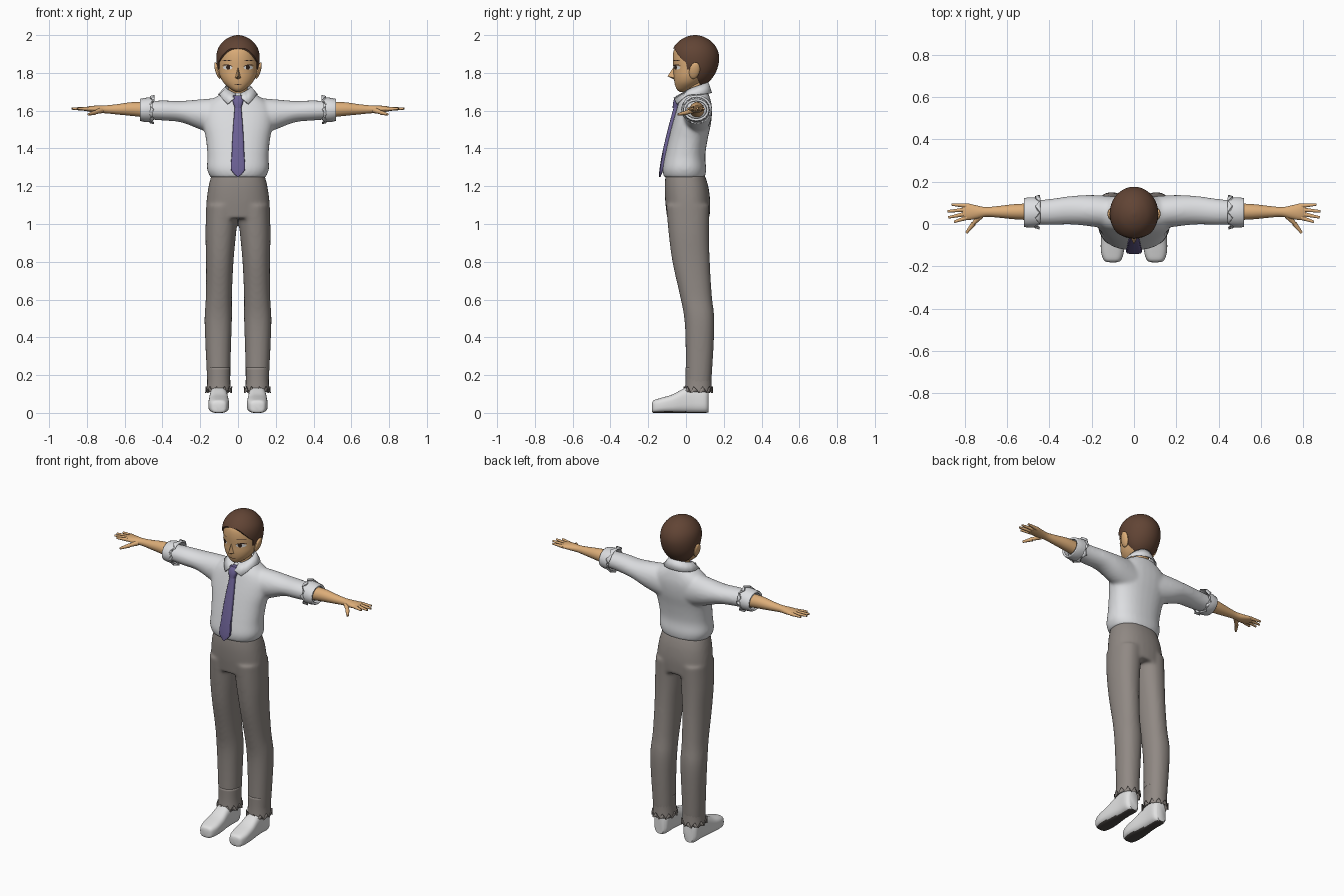
import bpy, bmesh, math
from mathutils import Vector
from mathutils.bvhtree import BVHTree

if "Cube" in bpy.data.objects:
    bpy.data.objects.remove(bpy.data.objects["Cube"])


def material(name, *rgb):
    m = bpy.data.materials.new(name)
    m.use_nodes = True
    m.diffuse_color = (*rgb, 1)
    m.node_tree.nodes["Principled BSDF"].inputs["Base Color"].default_value = (*rgb, 1)
    return m


SHIRT = material("shirt white", .72, .73, .75)
SHOE = material("shoe white", .75, .75, .75)
GREY = material("trouser grey", .28, .25, .23)
SKIN = material("skin", .72, .42, .19)
HAIR = material("hair brown", .12, .058, .035)
TIE = material("tie purple", .15, .12, .3)
SOLE = material("sole dark", .07, .062, .058)
EYE_WHITE = material("eye white", .8, .8, .78)
DARK = material("eye dark brown", .035, .018, .012)


def finish(name, bm, *mats):
    bmesh.ops.recalc_face_normals(bm, faces=bm.faces)
    me = bpy.data.meshes.new(name)
    bm.to_mesh(me)
    bm.free()
    for m in mats:
        me.materials.append(m)
    ob = bpy.data.objects.new(name, me)
    bpy.context.collection.objects.link(ob)
    return ob


def bake(ob):
    """Replace the mesh by its modified version."""
    dg = bpy.context.evaluated_depsgraph_get()
    me = bpy.data.meshes.new_from_object(ob.evaluated_get(dg))
    ob.modifiers.clear()
    ob.data = me


def catmull(rows, steps):
    out = []
    for i in range(len(rows) - 1):
        a, b, c, d = (rows[min(max(k, 0), len(rows) - 1)] for k in range(i - 1, i + 3))
        for s in range(steps):
            t = s / steps
            out.append([q + t / 2 * (r - p + t * (2 * p - 5 * q + 4 * r - w + t * (3 * (q - r) + w - p)))
                        for p, q, r, w in zip(a, b, c, d)])
    return out + [rows[-1]]


def loft(name, axis, rows, mat, n=32, p=2.0, steps=4, side=1, zig=0, caps=True):
    """Skin through rounded sections: (position, low u, high u, low v, high v)."""
    bm = bmesh.new()
    rings = []
    rows = catmull(rows, steps)
    for j, (t, u0, u1, v0, v1) in enumerate(rows):
        ring = []
        for i in range(n):
            c, s = math.cos(math.tau * i / n), math.sin(math.tau * i / n)
            u = (u0 + u1) / 2 + (u1 - u0) / 2 * math.copysign(abs(c) ** (2 / p), c)
            v = (v0 + v1) / 2 + (v1 - v0) / 2 * math.copysign(abs(s) ** (2 / p), s)
            w = t + (zig * (i % 2) if j == len(rows) - 1 else 0)
            x, y, z = {"x": (w, u, v), "y": (u, w, v), "z": (u, v, w)}[axis]
            ring.append(bm.verts.new((x * side, y, z)))
        rings.append(ring)
    for a, b in zip(rings, rings[1:]):
        for i in range(n):
            bm.faces.new((a[i], a[(i + 1) % n], b[(i + 1) % n], b[i]))
    if caps:
        bm.faces.new(rings[0])
        bm.faces.new(rings[-1])
    return finish(name, bm, mat)


def sym(rows):
    """Sections symmetric in x: (z, half width, front, back)."""
    return [(z, -x, x, y0, y1) for z, x, y0, y1 in rows]


def fuse(name, parts, mat):
    """Blend closed parts into one smooth skin."""
    bm = bmesh.new()
    for o in parts:
        bm.from_mesh(o.data)
        bpy.data.objects.remove(o)
    ob = finish(name, bm, mat)
    r = ob.modifiers.new("blend", "REMESH")
    r.mode, r.voxel_size = "VOXEL", .009
    s = ob.modifiers.new("soften", "SMOOTH")
    s.factor, s.iterations = .5, 8
    bake(ob)
    return ob


SIDES = ((1, "left"), (-1, "right"))

# Shirt with rolled sleeves
parts = [loft("torso", "z", sym([
    (1.245, .145, -.115, .1), (1.29, .164, -.124, .107), (1.36, .162, -.112, .102), (1.45, .17, -.092, .115),
    (1.53, .186, -.072, .132), (1.6, .185, -.052, .138), (1.65, .15, -.036, .132), (1.695, .08, -.012, .118)]),
    SHIRT, p=2.3)]
for s, _ in SIDES:
    parts.append(loft("sleeve", "x", [
        (.08, -.03, .13, 1.46, 1.67), (.2, -.012, .137, 1.5, 1.66), (.3, -.002, .132, 1.538, 1.652),
        (.4, -.005, .118, 1.548, 1.654), (.5, 0, .11, 1.555, 1.65)], SHIRT, side=s))
fuse("shirt", parts, SHIRT)
for s, side in SIDES:
    cuff = loft(side + "_rolled_cuff", "x", [
        (.52, -.014, .122, 1.546, 1.662), (.49, -.017, .126, 1.54, 1.668), (.445, -.014, .126, 1.54, 1.672)],
        SHIRT, n=16, side=s, zig=.022, caps=False)
    cuff.modifiers.new("cloth", "SOLIDIFY").thickness = .012

# Trousers with ragged hems
parts = [loft("hips", "z", sym([
    (1.262, .14, -.108, .098), (1.2, .156, -.113, .118), (1.12, .167, -.11, .128), (1.03, .171, -.1, .125)]),
    GREY, p=2.3)]
for s, _ in SIDES:
    parts.append(loft("leg", "z", [
        (1.1, -.004, .168, -.105, .124), (.95, .01, .172, -.092, .122), (.8, .024, .169, -.072, .126),
        (.62, .032, .17, -.032, .137), (.5, .032, .177, -.009, .15), (.35, .037, .172, -.002, .146),
        (.14, .042, .162, -.002, .133)], GREY, side=s, p=2.2))
fuse("trousers", parts, GREY)
for s, side in SIDES:
    hem = loft(side + "_trouser_hem", "z", [
        (.24, .04, .165, -.002, .136), (.17, .041, .163, -.003, .135), (.105, .036, .168, -.008, .138)],
        GREY, n=22, side=s, zig=.035, caps=False, p=2.2)
    hem.modifiers.new("cloth", "SOLIDIFY").thickness = .006

# Shoes, with dark undersides
for s, side in SIDES:
    shoe = loft(side + "_shoe", "y", [
        (-.181, .085, .115, .012, .045), (-.172, .062, .142, 0, .066), (-.13, .048, .156, 0, .08),
        (-.07, .048, .156, 0, .098), (-.01, .054, .151, 0, .13), (.04, .056, .148, 0, .145),
        (.1, .056, .148, 0, .135), (.12, .072, .132, .004, .125)], SHOE, n=40, p=3, side=s)
    shoe.data.materials.append(SOLE)
    for f in shoe.data.polygons:
        f.material_index = int(f.normal.z < -.8 and f.center.z < .02)

# Forearms and hands
for s, side in SIDES:
    loft(side + "_forearm", "x", [
        (.47, .018, .098, 1.562, 1.646), (.56, .022, .094, 1.572, 1.645), (.64, .03, .085, 1.58, 1.634),
        (.7, .034, .08, 1.586, 1.628), (.745, .024, .088, 1.588, 1.627), (.785, .019, .097, 1.594, 1.624),
        (.81, .024, .094, 1.599, 1.618)], SKIN, side=s, n=24)
    bm = bmesh.new()
    digits = [((.79, y, 1.609), (tx, ty, 1.611), .0115) for y, tx, ty in
              ((.03, .85, .01), (.049, .878, .031), (.068, .882, .06), (.086, .862, .092))]
    digits.append(((.725, .04, 1.602), (.765, -.005, 1.588), .016))
    digits.append(((.758, .003, 1.59), (.792, -.042, 1.58), .0125))
    for a, b, r in digits:
        a, b = Vector((a[0] * s, *a[1:])), Vector((b[0] * s, *b[1:]))
        m = (b - a).to_track_quat("Z", "Y").to_matrix().to_4x4()
        m.translation = (a + b) / 2
        bmesh.ops.create_cone(bm, cap_ends=True, segments=10, radius1=r, radius2=r * .5,
                              depth=(b - a).length, matrix=m)
    finish(side + "_fingers", bm, SKIN)

# Neck and head
loft("neck", "z", sym([(1.6, .055, -.002, .105), (1.68, .052, 0, .1), (1.79, .05, 0, .1)]), SKIN)
head = loft("head", "z", sym([
    (1.7, .012, -.034, 0), (1.715, .04, -.05, .04), (1.745, .074, -.06, .08), (1.78, .094, -.065, .115),
    (1.82, .104, -.066, .15), (1.88, .108, -.07, .165), (1.93, .097, -.06, .15), (1.97, .06, -.02, .115),
    (1.985, .02, .03, .07)]), SKIN, n=48)
for s, side in SIDES:
    bm = bmesh.new()
    bmesh.ops.create_uvsphere(bm, u_segments=16, v_segments=10, radius=1)
    for v in bm.verts:
        x, y, z = v.co
        v.co = (s * (.108 + .013 * x + .012 * z), .045 + .028 * y + .006 * z, 1.812 + .044 * z)
    finish(side + "_ear", bm, SKIN)

# Nose
bm = bmesh.new()
tip, top, l, r, low = (bm.verts.new(c) for c in (
    (0, -.098, 1.782), (0, -.06, 1.84), (.018, -.056, 1.772), (-.018, -.056, 1.772), (0, -.06, 1.764)))
for f in ((tip, top, l), (tip, r, top), (tip, l, low), (tip, low, r)):
    bm.faces.new(f)
finish("nose", bm, SKIN)

# Hair cap, trimmed around the face
hair = loft("hair", "z", sym([
    (1.735, .05, .03, .1), (1.77, .085, -.02, .137), (1.82, .108, -.06, .165), (1.88, .115, -.078, .176),
    (1.93, .105, -.068, .163), (1.97, .075, -.035, .13), (1.992, .038, .005, .09), (2, .006, .042, .056)]),
    HAIR, n=48)
bm = bmesh.new()
outline = [(-.2, 1.935), (-.062, 1.93), (-.045, 1.9), (-.02, 1.87), (.0, 1.855), (.008, 1.81),
           (.045, 1.795), (.065, 1.76), (.085, 1.72), (.085, 1.6), (-.2, 1.6)]
face = bm.faces.new([bm.verts.new((-.2, y, z)) for y, z in outline])
ext = bmesh.ops.extrude_face_region(bm, geom=[face])
bmesh.ops.translate(bm, vec=(.4, 0, 0), verts=[g for g in ext["geom"] if isinstance(g, bmesh.types.BMVert)])
cutter = finish("face_cutter", bm, HAIR)
cutter.hide_render = True
cut = hair.modifiers.new("trim", "BOOLEAN")
cut.operation, cut.solver, cut.object = "DIFFERENCE", "EXACT", cutter
bake(hair)
bpy.data.objects.remove(cutter)

# Eyes, brows and mouth as thin plates laid on the face
bm = bmesh.new()
bm.from_mesh(head.data)
tree = BVHTree.FromBMesh(bm)
bm.free()


def plate(name, cx, cz, rx, rz, mat, lift, side=1, bend=0.0, tilt=0.0):
    bm = bmesh.new()

    def put(k, a):
        x, z = k * rx * math.cos(a), k * rz * math.sin(a)
        z += tilt * x + bend * (1 - (x / rx) ** 2)
        y = tree.ray_cast(Vector((cx + x, -1, cz + z)), Vector((0, 1, 0)))[0].y
        return bm.verts.new(((cx + x) * side, y - lift, cz + z))
    n = 16
    mid = put(0, 0)
    a, b = ([put(k, math.tau * i / n) for i in range(n)] for k in (.5, 1))
    for i in range(n):
        j = (i + 1) % n
        bm.faces.new((mid, a[i], a[j]))
        bm.faces.new((a[i], b[i], b[j], a[j]))
    finish(name, bm, mat)


for s, side in SIDES:
    plate(side + "_eye", .055, 1.828, .025, .011, EYE_WHITE, .002, s)
    plate(side + "_iris", .052, 1.829, .011, .012, DARK, .0035, s)
    plate(side + "_eyelid", .056, 1.836, .029, .003, DARK, .0045, s, .006, .1)
    plate(side + "_brow", .058, 1.862, .027, .0025, DARK, .002, s, .005)
plate("mouth", 0, 1.742, .024, .0022, DARK, .002, 1, -.003)

# Collar with pointed front tips
bm = bmesh.new()
rim = []
for deg in (-168, -148, -130, -110, -90, -65, -40, -20, 0, 20, 40, 65, 90, 110, 130, 148, 168):
    a, f = math.radians(deg), abs(deg) / 180
    drop = {148: .045, 130: .022, 168: .012}.get(abs(deg), 0)
    high = (.068 * math.sin(a), .05 + .068 * math.cos(a), 1.752 - .066 * f ** 1.5)
    low = (.105 * math.sin(a), .05 + (.088 if f < .5 else .118) * math.cos(a), 1.695 - .016 * f - drop)
    rim.append((bm.verts.new(high), bm.verts.new(low)))
for (a, b), (c, d) in zip(rim, rim[1:]):
    bm.faces.new((a, b, d, c))
collar = finish("collar", bm, SHIRT)
collar.modifiers.new("cloth", "SOLIDIFY").thickness = .006

# Tie blade and knot
loft("tie_blade", "z", sym([
    (1.25, .002, -.143, -.135), (1.285, .037, -.141, -.12), (1.36, .034, -.129, -.1), (1.45, .03, -.109, -.08),
    (1.53, .025, -.089, -.06), (1.625, .017, -.063, -.03)]), TIE, n=16, p=4, steps=2)
loft("tie_knot", "z", sym([(1.615, .017, -.071, -.03), (1.655, .03, -.066, -.02), (1.68, .025, -.05, -.01)]),
     TIE, n=16, p=3, steps=2)

# Smooth shading that keeps real edges
bpy.ops.object.select_all(action="DESELECT")
for ob in bpy.context.collection.objects:
    if ob.type == "MESH":
        ob.select_set(True)
        bpy.context.view_layer.objects.active = ob
bpy.ops.object.shade_smooth_by_angle(angle=math.radians(42))
